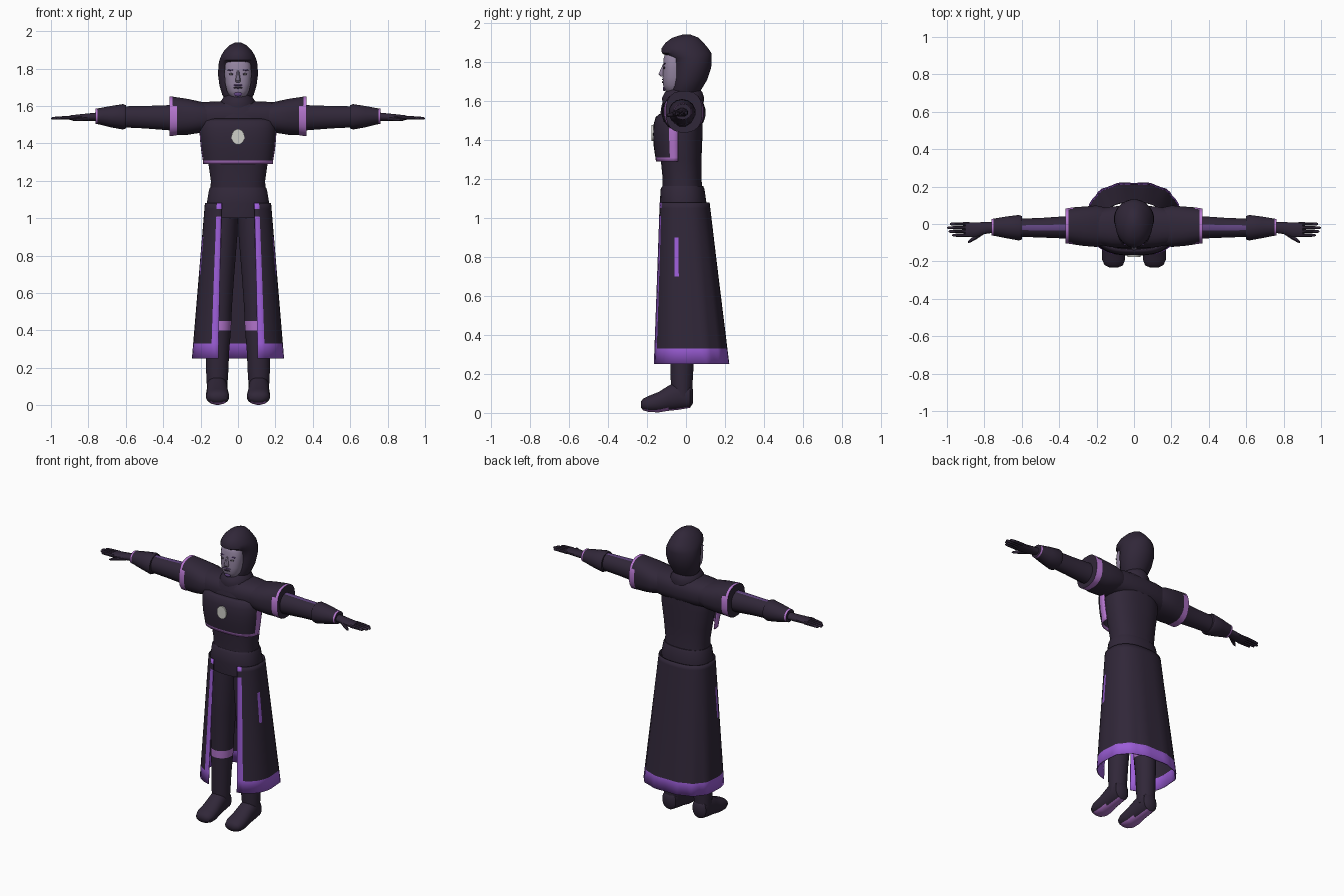
import bpy, bmesh
from math import sin, cos, pi, copysign
from mathutils import Vector

if "Cube" in bpy.data.objects:
    bpy.data.objects.remove(bpy.data.objects["Cube"])


def material(name, rgb):
    m = bpy.data.materials.new(name)
    m.use_nodes = True
    m.diffuse_color = (*rgb, 1)
    m.node_tree.nodes["Principled BSDF"].inputs["Base Color"].default_value = (*rgb, 1)
    return m


CLOTH, PURPLE, LILAC, DEEP, SKIN, PALE = range(6)
MATS = [material("dark cloth", (0.03, 0.02, 0.04)),
        material("purple trim", (0.33, 0.11, 0.68)),
        material("lilac trim", (0.46, 0.18, 0.62)),
        material("deep purple", (0.12, 0.06, 0.22)),
        material("skin", (0.29, 0.23, 0.35)),
        material("pale emblem", (0.62, 0.62, 0.58))]


def spow(v, p):
    return copysign(abs(v) ** p, v)


def finish(name, bm, mirror=False, thick=0):
    me = bpy.data.meshes.new(name)
    bm.to_mesh(me)
    bm.free()
    for m in MATS:
        me.materials.append(m)
    ob = bpy.data.objects.new(name, me)
    bpy.context.collection.objects.link(ob)
    if thick:
        mod = ob.modifiers.new("thickness", 'SOLIDIFY')
        mod.thickness, mod.offset = thick, 0
    if mirror:
        ob.modifiers.new("mirror", 'MIRROR')
    bpy.ops.object.select_all(action='DESELECT')
    bpy.context.view_layer.objects.active = ob
    ob.select_set(True)
    bpy.ops.object.shade_smooth_by_angle(angle=0.75)
    return ob


def loft(name, axis, rings, mat=CLOTH, n=20, p=1.0, mirror=False):
    """Capped skin over rings (position, centre a, centre b, radius a, radius b)."""
    order = {'x': (2, 0, 1), 'y': (0, 2, 1), 'z': (0, 1, 2)}[axis]
    bm = bmesh.new()
    loops = []
    for s, ca, cb, ra, rb in rings:
        loop = []
        for k in range(n):
            t = 2 * pi * (k + 0.5) / n
            q = (ca + ra * spow(cos(t), p), cb + rb * spow(sin(t), p), s)
            loop.append(bm.verts.new([q[i] for i in order]))
        loops.append(loop)
    for a, b in zip(loops, loops[1:]):
        for k in range(n):
            bm.faces.new((a[k], a[(k + 1) % n], b[(k + 1) % n], b[k]))
    bm.faces.new(loops[0])
    bm.faces.new(loops[-1])
    bmesh.ops.recalc_face_normals(bm, faces=bm.faces)
    bm.normal_update()
    for f in bm.faces:
        f.material_index = mat(f.calc_center_median(), f.normal) if callable(mat) else mat
    return finish(name, bm, mirror)


def body(name, rows, **kw):
    """Upright loft from rows (z, half width, front y, back y)."""
    return loft(name, 'z', [(z, 0, (f + b) / 2, r, (b - f) / 2) for z, r, f, b in rows], **kw)


def sheet(name, rows, rule, thick):
    bm = bmesh.new()
    grid = [[bm.verts.new(v) for v in row] for row in rows]
    for i in range(len(grid) - 1):
        for j in range(len(grid[0]) - 1):
            f = bm.faces.new((grid[i][j], grid[i][j + 1], grid[i + 1][j + 1], grid[i + 1][j]))
            f.material_index = rule(i, j)
    return finish(name, bm, thick=thick)


def blob(name, loc, size, mat, mirror=False):
    bm = bmesh.new()
    bmesh.ops.create_uvsphere(bm, u_segments=14, v_segments=8, radius=1)
    for v in bm.verts:
        v.co = Vector([c * s for c, s in zip(v.co, size)]) + Vector(loc)
    for f in bm.faces:
        f.material_index = mat
    return finish(name, bm, mirror)


# Torso, shoulder yoke, collar and belt
body("torso", [(1.08, .15, -.12, .09), (1.2, .146, -.12, .08), (1.3, .16, -.13, .08),
               (1.42, .178, -.14, .085), (1.52, .18, -.135, .085), (1.58, .15, -.125, .085),
               (1.62, .09, -.11, .08)], p=.85, n=28)
loft("shoulder_yoke", 'x', [(x, -.015, 1.54, r, h) for x, r, h in
     [(-.22, .09, .08), (-.12, .11, .085), (0, .115, .09), (.12, .11, .085), (.22, .09, .08)]], p=.8)
body("collar", [(1.58, .1, -.12, .09), (1.615, .1, -.125, .095), (1.645, .08, -.11, .085),
                (1.665, .06, -.08, .07)])
body("belt", [(1.0, .165, -.13, .1), (1.08, .168, -.135, .105), (1.15, .156, -.13, .095),
              (1.165, .15, -.12, .088)], p=.85, n=28)

# Chest plate with trimmed edge, and emblem
plate = []
for z, rx, ry in [(1.29, .182, .11), (1.31, .184, .113), (1.37, .194, .122), (1.43, .2, .125),
                  (1.48, .202, .122), (1.515, .195, .112), (1.53, .18, .095)]:
    plate.append([(rx * spow(sin(a), .75), -.04 - ry * spow(cos(a), .75), z)
                  for a in [pi * (k / 24 - .5) for k in range(25)]])
sheet("chest_plate", plate,
      lambda i, j: LILAC if i == 0 or (j in (0, 1, 22, 23) and i < 5) else CLOTH, .008)
loft("chest_emblem", 'y', [(-.176, 0, 1.435, .035, .042), (-.16, 0, 1.435, .035, .042)], PALE)

# Hood and face
body("hood", [(1.62, .06, -.075, .06), (1.66, .085, -.08, .08), (1.71, .1, -.075, .11),
              (1.77, .108, -.075, .13), (1.82, .105, -.08, .133), (1.845, .1, -.125, .132),
              (1.87, .09, -.127, .115), (1.9, .072, -.105, .09), (1.925, .046, -.07, .065),
              (1.94, .014, -.02, .025)], n=24)
body("face", [(1.638, .028, -.085, 0), (1.65, .042, -.105, 0), (1.68, .06, -.118, 0),
              (1.72, .069, -.12, 0), (1.77, .073, -.118, 0), (1.82, .07, -.115, 0),
              (1.85, .055, -.105, 0), (1.862, .03, -.09, 0)], mat=SKIN, p=.85)
body("nose", [(1.725, .012, -.13, -.1), (1.737, .016, -.143, -.1), (1.765, .01, -.13, -.1),
              (1.79, .007, -.119, -.1)], mat=SKIN, n=8)
blob("eyes", (.035, -.111, 1.77), (.014, .006, .006), CLOTH, True)
blob("eye_whites", (.038, -.114, 1.77), (.006, .004, .004), PALE, True)
blob("eyebrows", (.037, -.109, 1.792), (.02, .006, .004), DEEP, True)
blob("mouth", (0, -.119, 1.697), (.024, .005, .005), CLOTH)
blob("moustache", (0, -.119, 1.711), (.028, .004, .004), DEEP)
blob("chin_beard", (0, -.111, 1.663), (.022, .008, .012), DEEP)

# Sleeves, pauldrons, cuffs
loft("upper_sleeves", 'x', [(.2, -.01, 1.54, .08, .08), (.36, -.018, 1.537, .062, .07),
                            (.5, -.02, 1.54, .054, .062), (.62, -.02, 1.542, .05, .058)],
     lambda c, n: DEEP if n.z > .95 and c.x > .36 else CLOTH, n=12, mirror=True)
loft("pauldrons", 'x', [(.15, -.012, 1.54, .1, .07), (.2, -.012, 1.54, .112, .084),
                        (.27, -.012, 1.542, .106, .097), (.325, -.01, 1.545, .1, .102),
                        (.35, -.01, 1.545, .096, .106), (.366, -.01, 1.545, .094, .107)],
     lambda c, n: LILAC if abs(n.x) < .9 and (c.x > .35 or (c.x > .325 and c.z < 1.59)) else CLOTH,
     p=.8, mirror=True)
loft("cuffs", 'x', [(.6, -.02, 1.542, .064, .062), (.615, -.02, 1.542, .07, .068),
                    (.68, -.018, 1.543, .06, .057), (.75, -.017, 1.545, .047, .042),
                    (.762, -.017, 1.545, .045, .041)],
     lambda c, n: LILAC if c.x > .75 and abs(n.x) < .9 else CLOTH, n=14, mirror=True)

# Hands: palm, four fingers, thumb
loft("palms", 'x', [(.74, -.018, 1.543, .028, .024), (.8, -.022, 1.54, .033, .021),
                    (.85, -.03, 1.538, .04, .018), (.9, -.03, 1.537, .04, .013)],
     n=12, mirror=True)
for k, tip in enumerate((.972, .992, 1.0, .985)):
    y = -.06 + .02 * k
    loft("finger_%d" % (k + 1), 'x', [(.88, y, 1.537, .011, .011), (.94, y, 1.536, .0095, .01),
         (tip - .008, y, 1.534, .008, .008), (tip, y, 1.533, .003, .003)], n=8, mirror=True)
loft("thumbs", 'x', [(.8, -.04, 1.536, .014, .014), (.845, -.07, 1.53, .014, .011),
                     (.875, -.089, 1.527, .011, .009), (.888, -.098, 1.526, .004, .004)],
     n=8, mirror=True)

# Legs with knee bands, and shoes with coloured soles
loft("legs", 'z', [(1.06, .075, -.015, .078, .095), (.9, .085, -.018, .082, .095),
                   (.7, .093, -.02, .074, .085), (.52, .1, -.02, .068, .075),
                   (.45, .102, -.02, .068, .073), (.4, .104, -.02, .067, .07),
                   (.28, .109, -.02, .062, .062), (.18, .111, -.022, .06, .058),
                   (.08, .112, -.02, .054, .05)],
     lambda c, n: LILAC if .4 < c.z < .45 else CLOTH, mirror=True)
loft("shoes", 'y', [(.036, .112, .085, .03, .035), (.02, .112, .085, .05, .06),
                    (-.04, .112, .09, .055, .075), (-.09, .111, .075, .056, .065),
                    (-.14, .11, .055, .061, .053), (-.19, .109, .046, .062, .042),
                    (-.22, .108, .043, .05, .03), (-.232, .108, .043, .025, .014)],
     lambda c, n: LILAC if n.z < -.75 else CLOTH, p=.9, mirror=True)

# Open-fronted skirt with hem, front edging and side slits
LEVELS = [1.08, 1.05, 1.01, .9, .8, .7, .55, .42, .33, .25]
COLS = 38
skirt = []
for z in LEVELS:
    t = (1.08 - z) / .83
    rx, ry, cy = .174 + .07 * t, .13 + .066 * t, -.012 + .036 * t
    a0 = .434 - .078 * t
    inner = a0 + .18
    angles = [a0] + [inner + (2 * pi - 2 * inner) * k / COLS for k in range(COLS + 1)] + [2 * pi - a0]
    row = []
    for a in angles:
        wave = 1 + .018 * t * cos(13 * a) * (cos(a) < 0)
        row.append((rx * wave * spow(sin(a), .8), cy - ry * wave * spow(cos(a), .8), z))
    skirt.append(row)


def skirt_colour(i, j):
    if i == len(LEVELS) - 2 or (j in (0, COLS + 1) and i != 1):
        return PURPLE
    return PURPLE if j in (6, COLS - 5) and LEVELS[i] in (.9, .8) else CLOTH


sheet("skirt", skirt, skirt_colour, .006)
